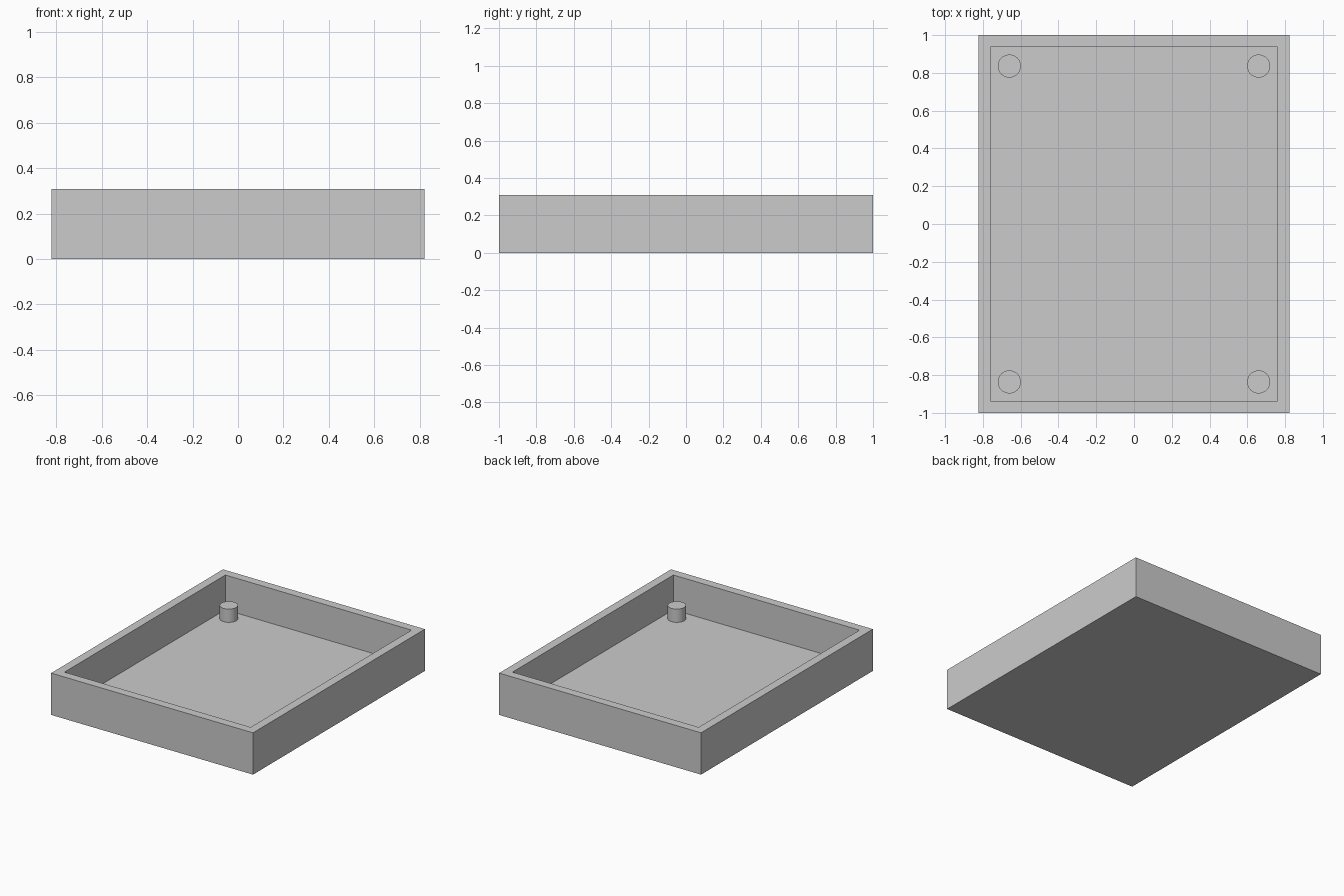
import bpy, bmesh, math
from mathutils import Matrix, Vector

cube = bpy.data.objects.get("Cube")
if cube:
    bpy.data.objects.remove(cube, do_unlink=True)

WIDTH, LENGTH, HEIGHT = 1.645, 2.0, 0.308
WALL, FLOOR = 0.064, 0.052
POST_X, POST_Y, POST_R, POST_TOP = 0.66, 0.836, 0.061, 0.15

grey = bpy.data.materials.new("light_grey")
grey.use_nodes = True
colour = (0.6, 0.6, 0.6, 1.0)
grey.diffuse_color = colour
grey.node_tree.nodes["Principled BSDF"].inputs["Base Color"].default_value = colour


def add_object(name, bm):
    mesh = bpy.data.meshes.new(name)
    bm.to_mesh(mesh)
    bm.free()
    mesh.materials.append(grey)
    obj = bpy.data.objects.new(name, mesh)
    bpy.context.collection.objects.link(obj)
    return obj


# Open tray: a box whose top face is inset to the rim and sunk to the floor
bm = bmesh.new()
bmesh.ops.create_cube(bm, size=1)
bmesh.ops.scale(bm, vec=(WIDTH, LENGTH, HEIGHT), verts=bm.verts)
bmesh.ops.translate(bm, vec=(0, 0, HEIGHT / 2), verts=bm.verts)
top = max(bm.faces, key=lambda f: f.calc_center_median().z)
bmesh.ops.inset_region(bm, faces=[top], thickness=WALL, use_even_offset=True)
sunk = bmesh.ops.extrude_discrete_faces(bm, faces=[top])["faces"][0]
bmesh.ops.translate(bm, vec=Vector((0, 0, FLOOR - HEIGHT)), verts=sunk.verts)
bmesh.ops.recalc_face_normals(bm, faces=bm.faces)
add_object("tray", bm)

# Four round posts standing in the corners
for y_name, sy in (("front", -1), ("back", 1)):
    for x_name, sx in (("right", -1), ("left", 1)):
        bm = bmesh.new()
        base = FLOOR - 0.01
        place = Matrix.Translation((sx * POST_X, sy * POST_Y, (base + POST_TOP) / 2))
        bmesh.ops.create_cone(bm, cap_ends=True, segments=48, radius1=POST_R,
                              radius2=POST_R, depth=POST_TOP - base, matrix=place)
        post = add_object(f"{y_name}_{x_name}_post", bm)
        bpy.ops.object.select_all(action="DESELECT")
        post.select_set(True)
        bpy.context.view_layer.objects.active = post
        bpy.ops.object.shade_smooth_by_angle(angle=math.radians(30))
